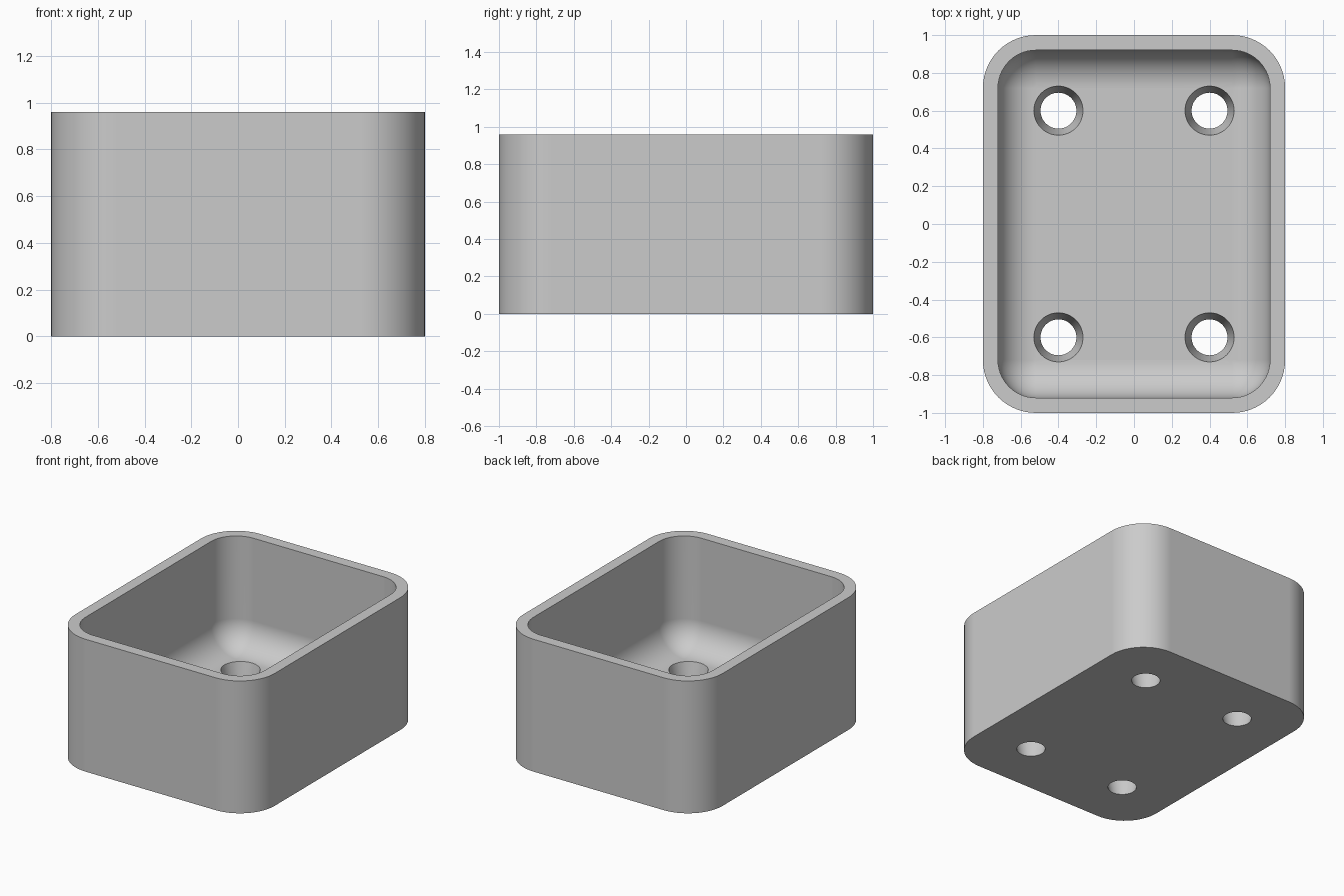
import bpy, bmesh, math

default = bpy.data.objects.get("Cube")
if default:
    bpy.data.objects.remove(default, do_unlink=True)

HALF_X, HALF_Y, HEIGHT = 0.8, 1.0, 0.96
CORNER, WALL, FLOOR, FILLET = 0.28, 0.08, 0.16, 0.2
STEPS = 14

grey = bpy.data.materials.new("light grey")
grey.use_nodes = True
colour = (0.6, 0.6, 0.6, 1)
grey.diffuse_color = colour
grey.node_tree.nodes["Principled BSDF"].inputs["Base Color"].default_value = colour


def ring(bm, inset, z):
    """Rounded rectangle of vertices, inset from the outer wall."""
    radius = CORNER - inset
    verts = []
    for quarter, (sx, sy) in enumerate([(1, 1), (-1, 1), (-1, -1), (1, -1)]):
        for i in range(STEPS + 1):
            a = (quarter + i / STEPS) * math.pi / 2
            verts.append(bm.verts.new((sx * (HALF_X - CORNER) + radius * math.cos(a),
                                       sy * (HALF_Y - CORNER) + radius * math.sin(a), z)))
    return verts


# Tray shell: outer wall, flat rim, inner wall, rounded transition to the floor
levels = [(0, 0), (0, HEIGHT), (WALL, HEIGHT)]
for i in range(STEPS + 1):
    a = i / STEPS * math.pi / 2
    levels.append((WALL + FILLET * (1 - math.cos(a)), FLOOR + FILLET * (1 - math.sin(a))))

bm = bmesh.new()
rings = [ring(bm, *level) for level in levels]
for low, high in zip(rings, rings[1:]):
    n = len(low)
    for i in range(n):
        j = (i + 1) % n
        bm.faces.new((low[i], low[j], high[j], high[i]))
bm.faces.new(rings[0])
bm.faces.new(rings[-1])
bmesh.ops.remove_doubles(bm, verts=bm.verts, dist=0.0001)
bmesh.ops.recalc_face_normals(bm, faces=bm.faces)
mesh = bpy.data.meshes.new("tray")
bm.to_mesh(mesh)
bm.free()
mesh.materials.append(grey)
tray = bpy.data.objects.new("tray", mesh)
bpy.context.collection.objects.link(tray)

# Four tapered drain holes, wider at the floor
bottom_r, floor_r, margin = 0.095, 0.13, 0.06
slope = (floor_r - bottom_r) / FLOOR
cutters = []
for x in (-0.4, 0.4):
    for y in (-0.6, 0.6):
        bpy.ops.mesh.primitive_cone_add(
            vertices=48, radius1=bottom_r - slope * margin, radius2=floor_r + slope * margin,
            depth=FLOOR + 2 * margin, location=(x, y, FLOOR / 2))
        cutter = bpy.context.object
        cutter.name = "hole_cutter"
        cutter.hide_render = True
        cutter.data.materials.append(grey)
        cutters.append(cutter)
        cut = tray.modifiers.new("drain_hole", "BOOLEAN")
        cut.operation, cut.solver, cut.object = "DIFFERENCE", "EXACT", cutter

# Bake the holes, then remove the cutters
bpy.ops.object.select_all(action="DESELECT")
tray.select_set(True)
bpy.context.view_layer.objects.active = tray
bpy.ops.object.convert(target="MESH")
for cutter in cutters:
    bpy.data.objects.remove(cutter, do_unlink=True)

# Smooth curves with crisp rims and flat walls
bpy.ops.object.shade_smooth_by_angle(angle=math.radians(30))
normals = tray.modifiers.new("flat_walls", "WEIGHTED_NORMAL")
normals.keep_sharp = True
